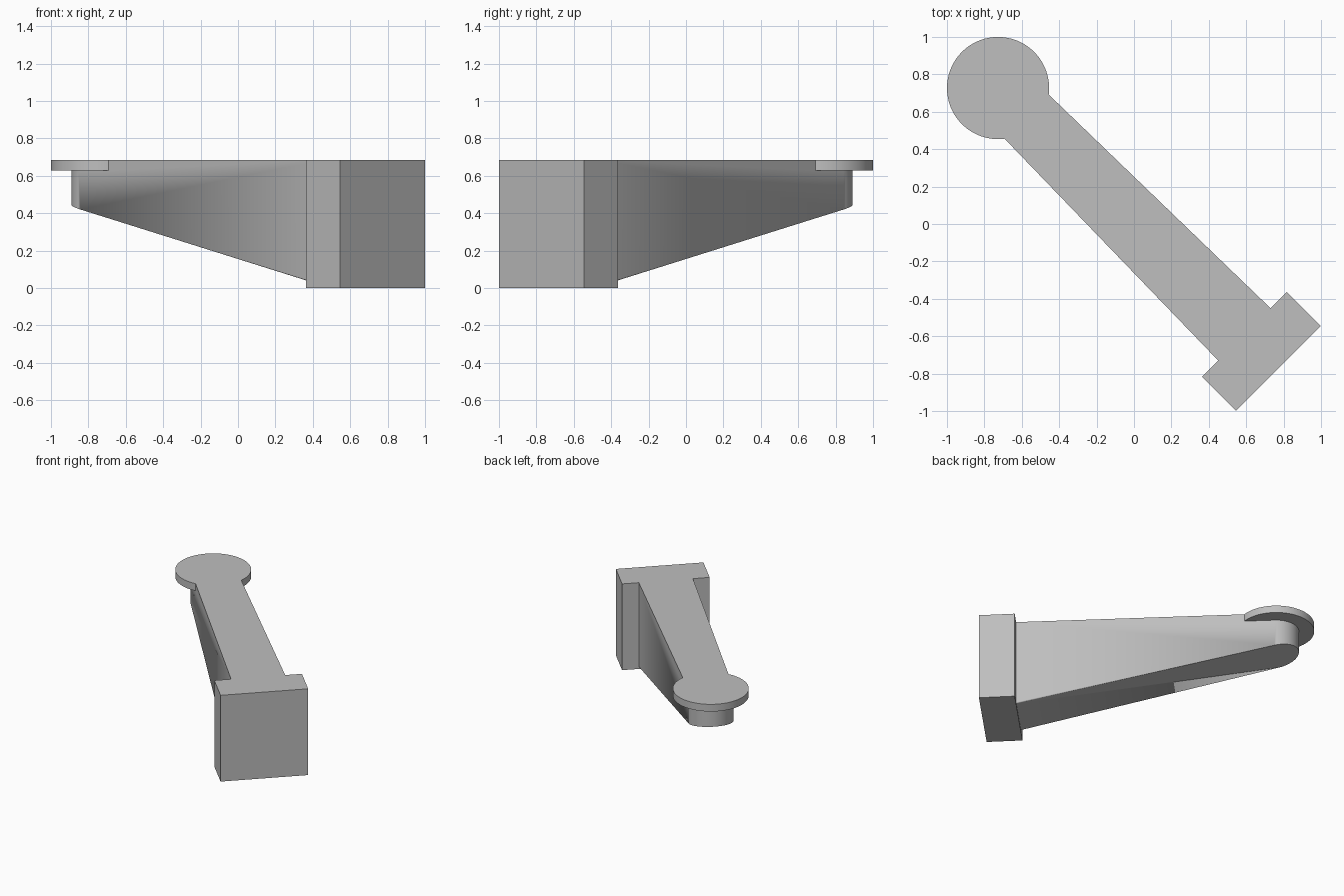
import bpy, bmesh
from math import sin, cos, pi, radians

cube = bpy.data.objects.get("Cube")
if cube:
    bpy.data.objects.remove(cube, do_unlink=True)

TOP = 0.685        # shared flat top
HUB = 1.028        # distance of the disc centre along the arm
PLATE_IN, PLATE_OUT = -0.834, -1.0925

grey = bpy.data.materials.new("plain grey")
grey.use_nodes = True
COLOUR = (0.52, 0.52, 0.52, 1)
grey.diffuse_color = COLOUR
grey.node_tree.nodes["Principled BSDF"].inputs["Base Color"].default_value = COLOUR


def prism(name, outline, bottom, round_rim=0):
    """Extrude an outline between the bottom height function and the flat top."""
    bm = bmesh.new()
    low = [bm.verts.new((x, y, bottom(x))) for x, y in outline]
    high = [bm.verts.new((x, y, TOP)) for x, y in outline]
    base = bm.faces.new(low[::-1])
    bm.faces.new(high)
    n = len(outline)
    for i in range(n):
        j = (i + 1) % n
        bm.faces.new((low[i], low[j], high[j], high[i]))
    if round_rim:
        rim = [e for e in base.edges if max(v.co.x for v in e.verts) > 0]
        bmesh.ops.bevel(bm, geom=rim, offset=round_rim, segments=4,
                        profile=0.5, affect='EDGES')
    bmesh.ops.recalc_face_normals(bm, faces=bm.faces)
    mesh = bpy.data.meshes.new(name)
    bm.to_mesh(mesh)
    bm.free()
    mesh.materials.append(grey)
    ob = bpy.data.objects.new(name, mesh)
    bpy.context.collection.objects.link(ob)
    return ob


def arc(radius, start, end, steps):
    angles = [start + (end - start) * i / steps for i in range(steps + 1)]
    return [(HUB + radius * cos(a), radius * sin(a)) for a in angles]


# Tapered arm with a round end and a sloping underside
root = PLATE_IN - 0.01
arm = prism("bracket_arm", [(root, 0.198), (root, -0.198)] + arc(0.163, -pi / 2, pi / 2, 32),
            lambda x: 0.195 + 0.2188 * x, round_rim=0.008)

# Mounting block at the wide end
block = prism("mounting_block", [(PLATE_OUT, -0.32), (PLATE_IN, -0.32),
                                 (PLATE_IN, 0.32), (PLATE_OUT, 0.32)], lambda x: 0)

# Thin round pad at the narrow end
pad = prism("round_pad", arc(0.273, 0, 2 * pi, 96)[:-1], lambda x: 0.628)

# Fuse the parts so the top is one continuous face
bpy.context.view_layer.objects.active = arm
for part in (block, pad):
    mod = arm.modifiers.new("fuse", 'BOOLEAN')
    mod.operation = 'UNION'
    mod.solver = 'EXACT'
    mod.object = part
    bpy.ops.object.modifier_apply(modifier=mod.name)
    bpy.data.objects.remove(part, do_unlink=True)

bm = bmesh.new()
bm.from_mesh(arm.data)
bmesh.ops.remove_doubles(bm, verts=bm.verts, dist=0.0002)
bmesh.ops.dissolve_limit(bm, angle_limit=radians(0.5), verts=bm.verts, edges=bm.edges)
bm.to_mesh(arm.data)
bm.free()

# Smooth the curved walls and keep the flats flat
for ob in bpy.context.selected_objects:
    ob.select_set(False)
arm.select_set(True)
bpy.ops.object.shade_smooth_by_angle(angle=radians(35))
weighted = arm.modifiers.new("flat faces", 'WEIGHTED_NORMAL')
weighted.keep_sharp = True

# Set the arm diagonally
arm.rotation_euler.z = radians(135)
